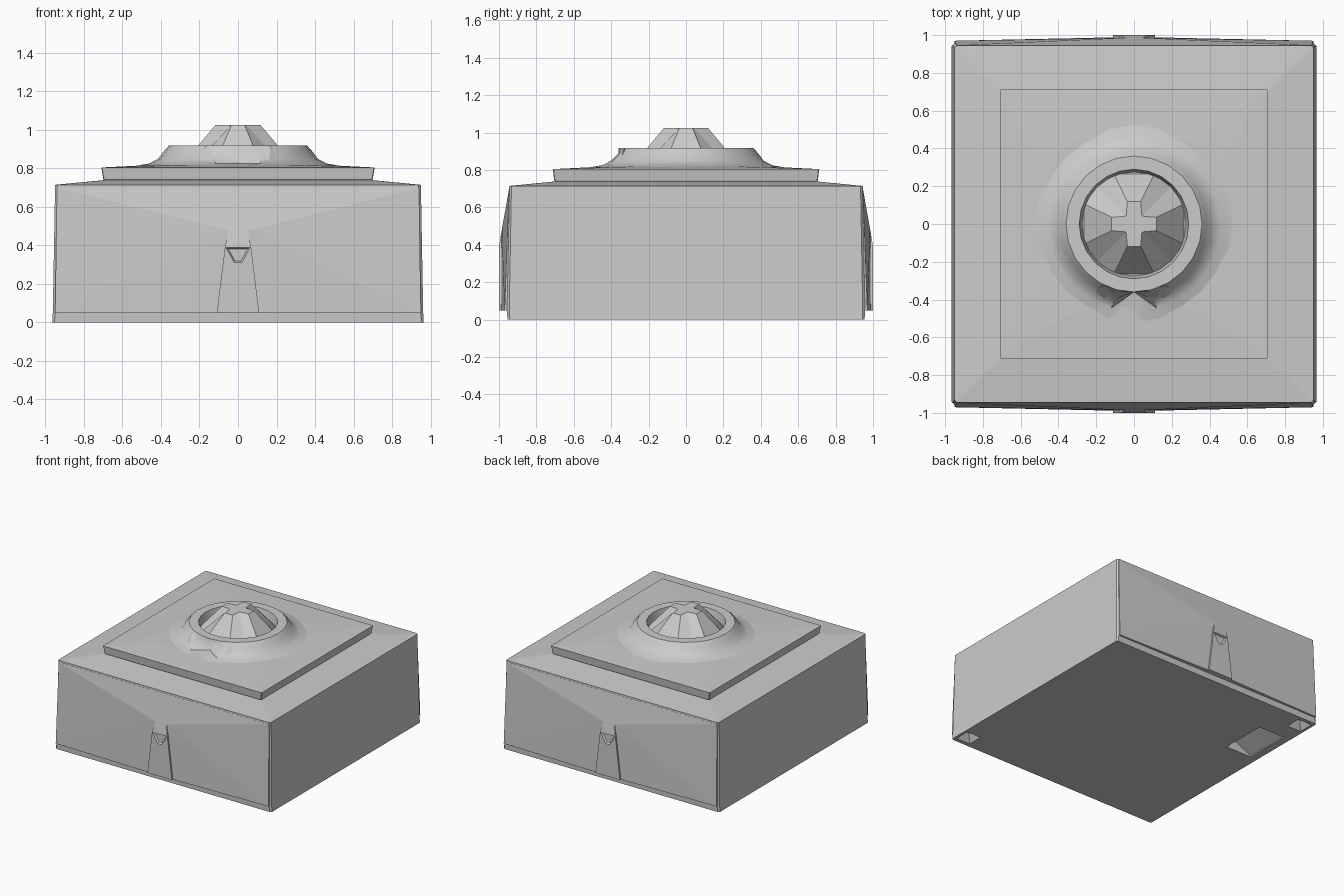
import bpy, bmesh, math
from mathutils import Matrix

if "Cube" in bpy.data.objects:
    bpy.data.objects.remove(bpy.data.objects["Cube"])

grey = bpy.data.materials.new("plain grey")
grey.use_nodes = True
grey.diffuse_color = (0.6, 0.6, 0.6, 1)
grey.node_tree.nodes["Principled BSDF"].inputs["Base Color"].default_value = (0.6, 0.6, 0.6, 1)


def make(name, verts, faces, smooth=None, turn=0):
    bm = bmesh.new()
    vs = [bm.verts.new(v) for v in verts]
    for f in faces:
        bm.faces.new([vs[i] for i in f])
    bmesh.ops.recalc_face_normals(bm, faces=bm.faces)
    bm.transform(Matrix.Rotation(turn, 4, 'Z'))
    mesh = bpy.data.meshes.new(name)
    bm.to_mesh(mesh)
    bm.free()
    mesh.materials.append(grey)
    ob = bpy.data.objects.new(name, mesh)
    bpy.context.collection.objects.link(ob)
    if smooth:
        bpy.ops.object.select_all(action='DESELECT')
        ob.select_set(True)
        bpy.context.view_layer.objects.active = ob
        bpy.ops.object.shade_smooth_by_angle(angle=math.radians(smooth))
    return ob


def loft(name, rings, smooth=None, turn=0):
    """Join closed rings of equal length and cap both ends."""
    n = len(rings[0])
    faces = [(k * n + i, k * n + (i + 1) % n, (k + 1) * n + (i + 1) % n, (k + 1) * n + i)
             for k in range(len(rings) - 1) for i in range(n)]
    faces += [tuple(range(n)), tuple(range((len(rings) - 1) * n, len(rings) * n))]
    return make(name, [v for r in rings for v in r], faces, smooth, turn)


def rect(x, y, z, cut=0.012):
    """Rectangle with clipped corners."""
    pts = [(x, y - cut), (x - cut, y), (cut - x, y), (-x, y - cut),
           (-x, cut - y), (cut - x, -y), (x - cut, -y), (x, cut - y)]
    return [(a, b, z) for a, b in pts]


def circle(r, z, n=24):
    return [(r * math.cos(math.tau * i / n), r * math.sin(math.tau * i / n), z) for i in range(n)]


def subtract(target, cutter):
    mod = target.modifiers.new("cut", 'BOOLEAN')
    mod.operation = 'DIFFERENCE'
    mod.object = cutter
    mod.solver = 'EXACT'
    bpy.context.view_layer.objects.active = target
    bpy.ops.object.modifier_apply(modifier=mod.name)
    bpy.data.objects.remove(cutter)


# Main block with a gently rising top
body = loft("body", [rect(0.965, 0.955, 0), rect(0.962, 0.957, 0.05),
                     rect(0.95, 0.945, 0.715), rect(0.69, 0.69, 0.74)])

# Sloped recess and two corner pits in the underside
cut = [[(x, y, z) for x, z in ((-0.9, -0.02), (-0.67, -0.02), (-0.67, 0.12), (-0.9, 0.01))]
       for y in (0.27, 0.65)]
subtract(body, loft("recess_cutter", cut))
for s in (1, -1):
    pit = [[(s * 0.88 + dx * w, -s * 0.86 + dy * w, z) for dx, dy in ((1, 1), (-1, 1), (-1, -1), (1, -1))]
           for w, z in ((0.07, -0.01), (0.02, 0.06))]
    subtract(body, loft("pit_cutter", pit))

# Bulged panels with a tapered niche post, front and back
for side, turn in (("front", 0), ("back", math.pi)):
    half = [(0.95, -0.97, 0.05), (0.94, -0.946, 0.7), (0.06, -0.985, 0.48), (0.12, -0.988, 0.05),
            (0.95, -0.93, 0.05), (0.94, -0.93, 0.7)]
    both = half + [(-x, y, z) for x, y, z in half]
    make(side + "_panel", both,
         [(0, 1, 2), (0, 2, 3), (6, 7, 8), (6, 8, 9), (2, 8, 9, 3), (1, 7, 8, 2),
          (0, 1, 5, 4), (6, 7, 11, 10), (1, 7, 11, 5), (4, 5, 11, 10), (0, 3, 9, 6, 10, 4)], turn=turn)
    post = loft(side + "_post", [
        [(-w, -0.95, z), (w, -0.95, z), (w, y, z), (-w, y, z)]
        for w, y, z in ((0.11, -1.0, 0.05), (0.068, -1.0, 0.39), (0.05, -0.985, 0.48))], turn=turn)
    niche = [[(x * k, y, 0.355 + (z - 0.355) * k) for x, z in
              ((-0.065, 0.39), (0.065, 0.39), (0.02, 0.31), (-0.02, 0.31))]
             for k, y in ((1.05, -1.005), (0.45, -0.965))]
    subtract(post, loft("niche_cutter", niche, turn=turn))

# Raised slab with flared sides
loft("roof_slab", [rect(0.692, 0.692, 0.73, 0.004), rect(0.7, 0.705, 0.745, 0.004),
                   rect(0.71, 0.712, 0.805, 0.004), rect(0.45, 0.45, 0.818, 0.15)])

# Dome collar with a flat rim and sunken bowl, pressed in at the front
rings = [circle(r, z) for r, z in ((0.56, 0.808), (0.46, 0.826), (0.415, 0.85), (0.385, 0.89),
                                   (0.36, 0.918), (0.29, 0.918), (0.275, 0.85))]
for ring in rings[1:4]:
    for i, (x, y, z) in enumerate(ring):
        if y < 0 and abs(x) < 0.1:
            ring[i] = (x, -0.36, z)
loft("dome_collar", rings, smooth=35)

# Small wedges either side of the front notch
for s, name in ((1, "left"), (-1, "right")):
    make(name + "_notch_wedge",
         [(s * 0.04, -0.35, 0.825), (s * 0.16, -0.41, 0.825), (s * 0.23, -0.36, 0.825),
          (s * 0.07, -0.34, 0.9), (s * 0.17, -0.33, 0.915), (s * 0.15, -0.28, 0.825)],
         [(0, 1, 3), (1, 4, 3), (1, 2, 4), (2, 5, 4), (5, 0, 3, 4), (0, 1, 2, 5)])

# Cross-topped turret with valleys on the diagonals
top, foot = [], []
for q in range(4):
    rot = Matrix.Rotation(q * math.pi / 2, 3, 'Z')
    top += [tuple(rot @ v.to_3d()) for v in map(lambda p: Matrix.Translation(p).to_translation(),
            ((0.118, -0.035, 1.025), (0.118, 0.035, 1.025), (0.042, 0.042, 1.025)))]
    for deg in (-22, 22, 45):
        a = math.radians(deg) + q * math.pi / 2
        foot.append((0.285 * math.cos(a), 0.285 * math.sin(a), 0.85))
loft("turret", [foot, top])
